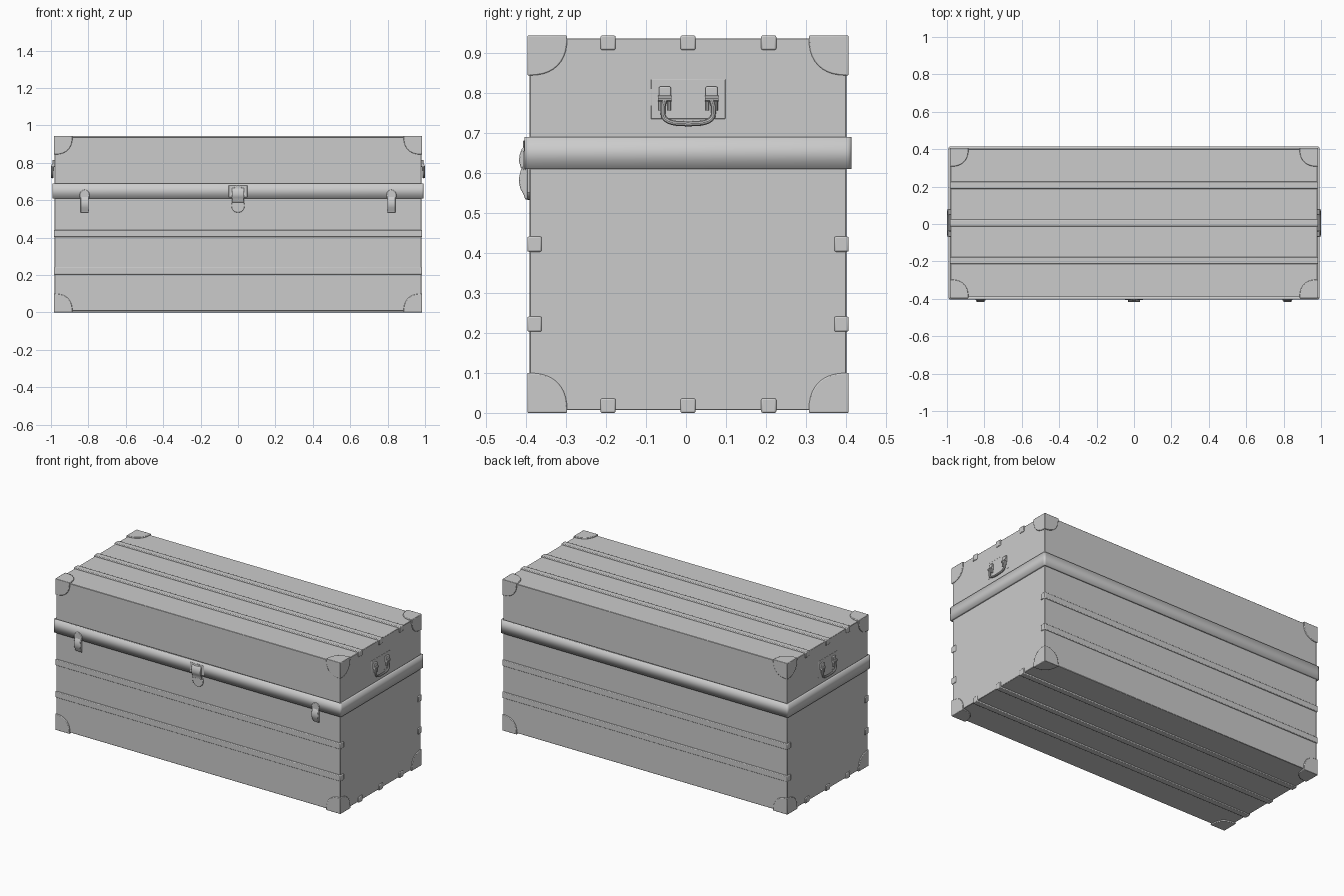
import bpy, bmesh, math
from mathutils import Vector

if "Cube" in bpy.data.objects:
    bpy.data.objects.remove(bpy.data.objects["Cube"])

CY, CZ = 0.005, 0.472            # trunk centre in y and z
H = (0.985, 0.402, 0.472)        # half size over corner caps and slats
C = (0, CY, CZ)


def finish(name, bm, bevel=0, seg=2):
    bmesh.ops.recalc_face_normals(bm, faces=bm.faces)
    me = bpy.data.meshes.new(name)
    bm.to_mesh(me)
    bm.free()
    ob = bpy.data.objects.new(name, me)
    bpy.context.collection.objects.link(ob)
    if bevel:
        m = ob.modifiers.new("bevel", 'BEVEL')
        m.width, m.segments, m.limit_method = bevel, seg, 'ANGLE'
        m.angle_limit = math.radians(40)
    smooth(ob)
    return ob


def smooth(ob):
    bpy.ops.object.select_all(action='DESELECT')
    ob.select_set(True)
    bpy.context.view_layer.objects.active = ob
    bpy.ops.object.shade_smooth_by_angle(angle=math.radians(35))


def add_prism(bm, pts, axis, lo, hi):
    # extrude a 2D profile along axis; the profile uses the other two axes in order
    def vert(p, d):
        co = list(p)
        co.insert(axis, d)
        return bm.verts.new(co)
    a = [vert(p, lo) for p in pts]
    b = [vert(p, hi) for p in pts]
    bm.faces.new(a)
    bm.faces.new(b[::-1])
    for i in range(len(pts)):
        j = (i + 1) % len(pts)
        bm.faces.new((a[i], a[j], b[j], b[i]))


def prism(name, pts, axis, lo, hi, bevel=0):
    bm = bmesh.new()
    add_prism(bm, pts, axis, lo, hi)
    return finish(name, bm, bevel)


def rect(u0, u1, v0, v1):
    return [(u0, v0), (u1, v0), (u1, v1), (u0, v1)]


def box_mesh(half):
    bm = bmesh.new()
    bmesh.ops.create_cube(bm, size=2)
    for v in bm.verts:
        v.co = Vector([C[i] + v.co[i] * half[i] for i in range(3)])
    return bm


# trunk body: raised edging around a recessed panel on every face
bm = box_mesh((0.98, 0.396, 0.465))
bmesh.ops.inset_individual(bm, faces=bm.faces[:], thickness=0.05)
panels = [f for f in bm.faces if all(len(v.link_edges) == 4 for v in f.verts)]
bmesh.ops.inset_individual(bm, faces=panels, thickness=0.001, depth=-0.006)
finish("trunk_body", bm, 0.002, 1)

# belt around the lid seam
bm = box_mesh((0.993, 0.409, 0.04))
bmesh.ops.translate(bm, verts=bm.verts, vec=(0, 0, 0.65 - CZ))
bmesh.ops.delete(bm, geom=[f for f in bm.faces if abs(f.normal.z) > 0.5], context='FACES_ONLY')
upright = [e for e in bm.edges if abs(e.verts[0].co.z - e.verts[1].co.z) > 0.01]
bmesh.ops.bevel(bm, geom=upright, offset=0.012, segments=4, profile=0.5, affect='EDGES')
belt = finish("lid_belt", bm)
m = belt.modifiers.new("thickness", 'SOLIDIFY')
m.thickness, m.offset = 0.014, -1


# slats with ends folded over the side faces
def slat(name, centre, axis, across, sign):
    d = 1 if axis == 2 else 2                      # depth axis
    d = 2 if across == 1 else 1
    out, t, tab, x = H[d], 0.011, 0.036, H[0]
    prof = [(-x, out - tab), (-x, out), (x, out), (x, out - tab),
            (x - t, out - tab), (x - t, out - t), (t - x, out - t), (t - x, out - tab)]
    pts = [(u, C[d] + sign * v) for u, v in prof]
    prism(name, pts, across, centre - 0.019, centre + 0.019, 0.004)


for s, where in ((1, "top"), (-1, "bottom")):
    for y in (-0.195, 0.005, 0.207):
        slat(where + "_slat", y, 0, 1, s)
for s, where in ((1, "back"), (-1, "front")):
    for z in (0.222, 0.422):
        slat(where + "_slat", z, 0, 2, s)

# corner caps: three rounded plates at every corner
R = 0.1
arc = [(R * math.cos(a) ** 0.8, R * math.sin(a) ** 0.8)
       for a in [min(i * math.pi / 20, math.pi / 2 - 1e-9) for i in range(11)]]
for sx in (-1, 1):
    for sy in (-1, 1):
        for sz in (-1, 1):
            s = (sx, sy, sz)
            bm = bmesh.new()
            for axis in range(3):
                u, v = [i for i in range(3) if i != axis]
                k = [C[i] + s[i] * H[i] for i in range(3)]
                pts = [(k[u] - s[u] * p, k[v] - s[v] * q) for p, q in [(0, 0)] + arc]
                add_prism(bm, pts, axis, k[axis], k[axis] - s[axis] * 0.01)
            finish("corner_cap", bm, 0.003)


def tube(name, pts, r):
    cu = bpy.data.curves.new(name, 'CURVE')
    cu.dimensions = '3D'
    cu.bevel_depth, cu.bevel_resolution, cu.use_fill_caps = r, 3, True
    sp = cu.splines.new('POLY')
    sp.points.add(len(pts) - 1)
    for p, co in zip(sp.points, pts):
        p.co = (*co, 1)
    ob = bpy.data.objects.new(name, cu)
    bpy.context.collection.objects.link(ob)
    bpy.ops.object.select_all(action='DESELECT')
    ob.select_set(True)
    bpy.context.view_layer.objects.active = ob
    bpy.ops.object.convert(target='MESH')
    smooth(bpy.context.object)


# carrying handles on both ends
for s in (-1, 1):
    prism("handle_plate", rect(-0.088, 0.099, 0.735, 0.835), 0, s * 0.97, s * 0.981, 0.002)
    for y in (-0.053, 0.064):
        prism("handle_mount", rect(y - 0.015, y + 0.015, 0.778, 0.816), 0, s * 0.976, s * 0.991, 0.003)
        tube("handle_pin", [(s * 0.99, y - 0.017, 0.786), (s * 0.99, y + 0.017, 0.786)], 0.008)
        for dy in (-0.011, 0.011):
            tube("handle_lug", [(s * 0.989, y + dy, 0.784), (s * 0.989, y + dy, 0.757)], 0.005)
    path = [(s * 0.992, -0.053, 0.782), (s * 0.992, -0.058, 0.765)]
    for i in range(13):
        a = math.pi + math.pi * i / 12
        c, n = math.cos(a), math.sin(a)
        path.append((s * 0.993, 0.0055 + 0.0635 * math.copysign(abs(c) ** 0.7, c),
                     0.753 - 0.03 * abs(n) ** 0.7))
    path += [(s * 0.992, 0.069, 0.765), (s * 0.992, 0.064, 0.782)]
    tube("handle_bar", path, 0.0065)


def disc(cx, cz, rx, rz, n=24):
    return [(cx + rx * math.cos(2 * math.pi * i / n), cz + rz * math.sin(2 * math.pi * i / n))
            for i in range(n)]


# central lock: plate, keyhole disc, strike on the belt and curved hasp
prism("lock_plate", rect(-0.091, 0.09, 0.48, 0.587), 1, -0.38, -0.391, 0.002)
prism("lock_disc", disc(0, 0.571, 0.036, 0.038), 1, -0.385, -0.399, 0.003)
prism("lock_strike", rect(-0.05, 0.05, 0.615, 0.68), 1, -0.4, -0.4055, 0.002)
prism("lock_arch", disc(0, 0.645, 0.025, 0.036), 1, -0.4, -0.408, 0.002)
hasp = [(-0.404, 0.668), (-0.411, 0.660), (-0.416, 0.646), (-0.418, 0.63), (-0.414, 0.615),
        (-0.407, 0.605), (-0.405, 0.588), (-0.398, 0.588), (-0.398, 0.668)]
prism("lock_hasp", hasp, 0, -0.032, 0.032, 0.002)

# side latches: arched plate with a bulging lever below
lever = [(-0.405, 0.622), (-0.413, 0.608), (-0.417, 0.592), (-0.418, 0.577), (-0.414, 0.56),
         (-0.406, 0.546), (-0.402, 0.534), (-0.396, 0.533), (-0.396, 0.622)]
for s in (-1, 1):
    x = s * 0.82
    prism("latch_plate", disc(x, 0.625, 0.027, 0.031), 1, -0.4, -0.408, 0.003)
    prism("latch_base", rect(x - 0.018, x + 0.018, 0.55, 0.62), 1, -0.383, -0.4, 0.002)
    prism("latch_lever", lever, 0, x - 0.022, x + 0.022, 0.003)
